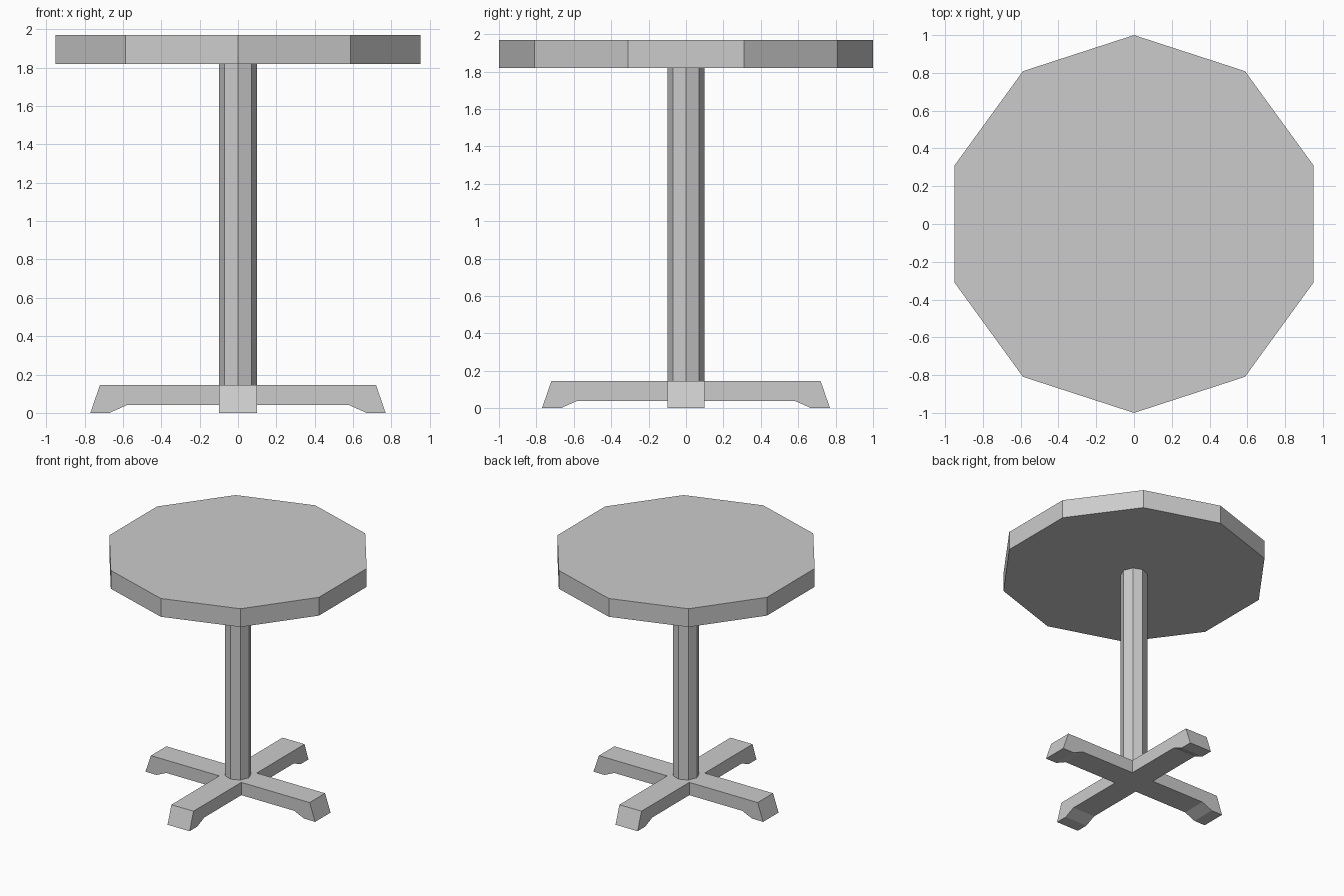
import bpy, bmesh
from math import pi
from mathutils import Matrix

if "Cube" in bpy.data.objects:
    bpy.data.objects.remove(bpy.data.objects["Cube"])


def finish(bm, name):
    bmesh.ops.remove_doubles(bm, verts=bm.verts, dist=1e-5)
    bmesh.ops.recalc_face_normals(bm, faces=bm.faces)
    mesh = bpy.data.meshes.new(name)
    bm.to_mesh(mesh)
    bm.free()
    bpy.context.collection.objects.link(bpy.data.objects.new(name, mesh))


def prism(name, sides, radius, z0, z1):
    # Prism with a corner pointing along y
    bm = bmesh.new()
    m = Matrix.Translation((0, 0, (z0 + z1) / 2)) @ Matrix.Rotation(pi / 2, 4, 'Z')
    ret = bmesh.ops.create_cone(bm, cap_ends=True, segments=sides, radius1=radius,
                                radius2=radius, depth=z1 - z0)
    # Turn so that the first corner sits exactly on +y
    v = ret['verts'][0].co
    if abs(v.x) < 1e-5:
        m = Matrix.Translation((0, 0, (z0 + z1) / 2))
    bmesh.ops.transform(bm, matrix=m, verts=bm.verts)
    finish(bm, name)


# Ten-sided top and eight-sided column
prism("table_top", 10, 1.0, 1.82, 1.97)
prism("column", 8, 0.1, 0.145, 1.82)

# Cross-shaped foot: four arms around a square hub
W, TOP, ARCH = 0.1, 0.145, 0.04
profile = [(W, TOP), (0.72, TOP), (0.77, 0), (0.67, 0), (0.58, ARCH), (W, ARCH)]
bm = bmesh.new()
for k in range(4):
    turn = Matrix.Rotation(k * pi / 2, 4, 'Z')
    left, right = [[bm.verts.new(turn @ Matrix.Translation((x, y, z)).translation)
                    for x, z in profile] for y in (-W, W)]
    bm.faces.new(left)
    bm.faces.new(right[::-1])
    for i in range(len(profile) - 1):
        bm.faces.new((left[i], right[i], right[i + 1], left[i + 1]))
for z in (TOP, ARCH):
    bm.faces.new([bm.verts.new((x, y, z)) for x, y in ((-W, -W), (W, -W), (W, W), (-W, W))])
finish(bm, "cross_foot")
